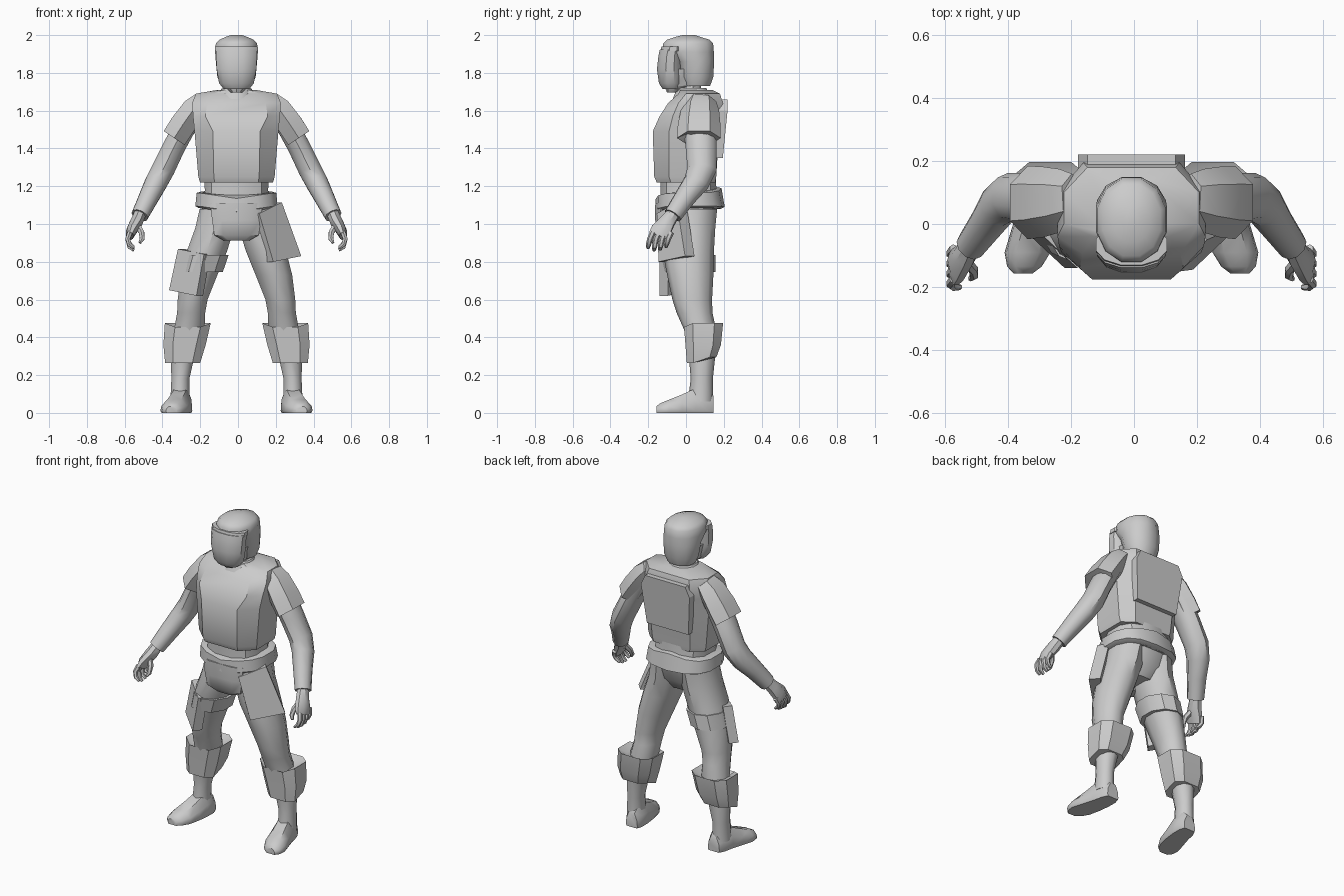
import bpy, bmesh, math
from mathutils import Vector

AXIS = -0.008  # body centre line
grey = bpy.data.materials.new("plain_grey")
grey.diffuse_color = (0.6, 0.6, 0.6, 1)


def skin(name, rings, side=1, angle=35):
    """Join point rings into a closed solid."""
    bm = bmesh.new()
    rows = [[bm.verts.new((side * p[0] + AXIS, p[1], p[2])) for p in r] for r in rings]
    n = len(rows[0])
    for a, b in zip(rows, rows[1:]):
        for i in range(n):
            bm.faces.new((a[i], a[(i + 1) % n], b[(i + 1) % n], b[i]))
    bm.faces.new(rows[0])
    bm.faces.new(rows[-1])
    bmesh.ops.recalc_face_normals(bm, faces=bm.faces)
    me = bpy.data.meshes.new(name)
    bm.to_mesh(me)
    bm.free()
    me.materials.append(grey)
    ob = bpy.data.objects.new(name, me)
    bpy.context.collection.objects.link(ob)
    bpy.ops.object.select_all(action='DESELECT')
    ob.select_set(True)
    bpy.context.view_layer.objects.active = ob
    bpy.ops.object.shade_smooth_by_angle(angle=math.radians(angle))
    return ob


def oval(c, u, v, ru, rv, n=10, power=2, turn=0.5):
    """Ring around c; power above 2 makes it boxier."""
    pts = []
    for i in range(n):
        a = 2 * math.pi * (i + turn) / n
        ca, sa = math.cos(a), math.sin(a)
        x = math.copysign(abs(ca) ** (2 / power), ca)
        y = math.copysign(abs(sa) ** (2 / power), sa)
        pts.append(Vector(c) + Vector(u) * ru * x + Vector(v) * rv * y)
    return pts


def stack(name, rings, side=1, n=10, power=2, angle=35):
    """Level rings: (z, centre x, half width, front y, back y)."""
    return skin(name, [oval((x, (f + b) / 2, z), (1, 0, 0), (0, 1, 0), w, (b - f) / 2, n, power)
                       for z, x, w, f, b in rings], side, angle)


def limb(name, path, side=1, n=8, angle=40, wide=(0, 1, 0)):
    """Rings square to a path: (centre, radius, radius along wide)."""
    pts = [Vector(p[0]) for p in path]
    rings = []
    for i, (c, ru, rv) in enumerate(path):
        t = (pts[min(i + 1, len(pts) - 1)] - pts[max(i - 1, 0)]).normalized()
        v = Vector(wide)
        v = (v - t * v.dot(t)).normalized()
        rings.append(oval(c, t.cross(v), v, ru, rv, n))
    return skin(name, rings, side, angle)


def plate(name, outline, depth, side=1):
    pts = [Vector(p) for p in outline]
    return skin(name, [pts, [p + Vector(depth) for p in pts]], side, 20)


def torso_ring(z, w, panel, front, mid, back):
    """Faceted chest section with a flat front panel."""
    half = [(panel, front), (w, mid), (w, 0.1), (w * 0.65, back)]
    return [(x, y, z) for x, y in half] + [(-x, y, z) for x, y in reversed(half)]


# Head, helmet and visor
stack("neck", [(1.62, 0, .085, -.05, .11), (1.70, 0, .065, -.045, .08), (1.8, 0, .065, -.04, .08)])
stack("face", [(1.695, 0, .03, -.10, -.03), (1.73, 0, .07, -.115, .06), (1.82, 0, .09, -.12, .09)])
stack("helmet", [(1.73, 0, .085, -.02, .13), (1.78, 0, .105, -.04, .148), (1.86, 0, .113, -.06, .152),
                 (1.91, 0, .117, -.125, .152), (1.955, 0, .113, -.125, .148),
                 (1.975, 0, .095, -.105, .13), (1.99, 0, .06, -.06, .08), (2.0, 0, .03, -.02, .05)],
      n=12, power=2.1, angle=45)
stack("visor", [(1.715, 0, .07, -.125, -.03), (1.745, 0, .095, -.145, -.02), (1.82, 0, .108, -.156, -.015),
                (1.89, 0, .112, -.148, -.015), (1.925, 0, .113, -.14, -.01)], n=12, power=2.3)
stack("helmet_brow", [(1.915, 0, .117, -.138, .0), (1.94, 0, .116, -.132, .0)], n=12, power=2.2)

# Chest armour, collar, backpack
skin("chest_armour", [torso_ring(1.22, .193, .115, -.155, -.08, .155),
                      torso_ring(1.25, .202, .12, -.168, -.09, .16),
                      torso_ring(1.49, .222, .125, -.176, -.09, .175),
                      torso_ring(1.57, .23, .165, -.14, -.07, .19),
                      torso_ring(1.64, .235, .155, -.095, -.04, .195),
                      torso_ring(1.69, .215, .12, -.04, -.0, .18),
                      torso_ring(1.71, .10, .07, -.03, .0, .14)], angle=35)
stack("collar", [(1.66, 0, .115, -.075, .14), (1.72, 0, .08, -.05, .11)], n=12)
plate("backpack", [(-.145, .15, 1.35), (.145, .15, 1.35), (.17, .175, 1.60), (.14, .175, 1.66),
                   (-.14, .175, 1.66), (-.17, .175, 1.60)], (0, .045, 0))

# Waist, belt and hip guard
stack("waist", [(1.08, 0, .185, -.14, .175), (1.18, 0, .172, -.138, .165), (1.3, 0, .18, -.14, .16)],
      n=12, power=2.6)
belt = []
for z, w, f, b in ((1.085, .205, -.155, .185), (1.095, .222, -.164, .205), (1.165, .215, -.16, .188), (1.17, .19, -.145, .17)):
    ring = oval((0, (f + b) / 2, z), (1, 0, 0), (0, 1, 0), w, (b - f) / 2, 14, 2.6)
    belt.append([(p.x, p.y, p.z + (-.03 if p.y < 0 else (.025 if z > 1.13 else -.005)) * max(0, 1 - abs(p.x) / .2))
                 for p in ring])
skin("belt", belt)
stack("hips", [(.93, 0, .10, -.10, .09), (1.0, 0, .165, -.12, .145), (1.1, 0, .195, -.14, .17)], n=12, power=2.4)
stack("hip_guard", [(.912, 0, .07, -.13, -.04), (.94, 0, .122, -.155, -.04), (1.02, 0, .135, -.166, -.03),
                    (1.11, 0, .145, -.166, -.02)], n=8, power=3.5)

for s, tag in ((1, "left"), (-1, "right")):
    # Legs, knee guards, boots
    stack("leg_" + tag, [(1.08, .10, .10, -.12, .165), (.98, .115, .108, -.125, .155),
                         (.86, .155, .112, -.125, .148), (.73, .198, .102, -.10, .145),
                         (.60, .232, .083, -.072, .138), (.53, .24, .078, -.05, .14),
                         (.44, .25, .085, -.01, .16), (.30, .285, .066, .015, .155),
                         (.18, .297, .05, .025, .142), (.06, .30, .053, .01, .143)], s, angle=45)
    guard = []
    for z, x, w, f, b in ((.265, .285, .098, .0, .165), (.36, .275, .118, -.008, .19),
                          (.475, .258, .128, -.016, .202), (.45, .255, .085, .01, .16)):
        ring = oval((x, (f + b) / 2, z), (1, 0, 0), (0, 1, 0), w, (b - f) / 2, 8, 3)
        # the lower edge rises at the back, the upper edge dips in front
        guard.append([(p.x, p.y, p.z + (.03 if z < .3 else 0) * (p.y > .1)
                       - (.02 if z > .4 else 0) * (p.y < .02)) for p in ring])
    skin("knee_guard_" + tag, guard, s, 35)
    boot = []
    for x, y, w, h in ((.287, .145, .04, .09), (.29, .11, .056, .13), (.297, .05, .063, .13),
                       (.312, -.02, .07, .098), (.33, -.09, .073, .07), (.34, -.135, .055, .052),
                       (.344, -.157, .03, .035)):
        boot.append([(x - w, y, .012), (x - w * .9, y, 0), (x + w * .9, y, 0), (x + w, y, .012),
                     (x + w * .92, y, h * .55), (x + w * .5, y, h), (x - w * .5, y, h), (x - w * .92, y, h * .55)])
    skin("boot_" + tag, boot, s, 45)

    # Arms and shoulder guards
    limb("arm_" + tag, [((.20, .07, 1.63), .06, .08), ((.27, .075, 1.52), .062, .085),
                        ((.33, .08, 1.41), .062, .082), ((.388, .085, 1.29), .064, .078),
                        ((.425, .055, 1.22), .062, .07), ((.465, -.005, 1.14), .055, .058),
                        ((.512, -.07, 1.045), .047, .05)], s, n=10)
    limb("shoulder_guard_" + tag, [((.185, .08, 1.655), .052, .08), ((.225, .075, 1.61), .072, .10),
                                   ((.285, .07, 1.525), .078, .113), ((.33, .068, 1.455), .077, .116),
                                   ((.325, .07, 1.465), .05, .07)], s, n=6, angle=25)

    # Hands with four fingers and a thumb
    limb("palm_" + tag, [((.512, -.07, 1.05), .034, .036), ((.53, -.10, 1.01), .036, .044),
                         ((.555, -.132, .965), .03, .058), ((.564, -.145, .935), .02, .058)], s)
    for i in range(4):
        y = -.185 + i * .032
        drop = (.0, .012, .008, -.006)[i]
        limb("finger_%d_%s" % (i + 1, tag), [((.564, y + .01, .955), .015, .016), ((.576, y - .006, .92), .014, .015),
                                            ((.566, y - .014, .89 - drop), .013, .014),
                                            ((.543, y - .016, .872 - drop), .008, .009)], s, n=6)
    limb("thumb_" + tag, [((.53, -.115, 1.0), .02, .018), ((.502, -.145, .955), .016, .016),
                          ((.50, -.165, .92), .014, .014), ((.512, -.175, .90), .008, .008)], s, n=6)

# Left thigh pouch
plate("thigh_pouch", [(.12, -.155, 1.055), (.24, -.05, 1.115), (.343, -.005, .83), (.195, -.145, .80)],
      (-.045, .05, 0))
# Right thigh holster and its strap
plate("thigh_holster", [(-.172, -.14, .84), (-.31, -.01, .868), (-.357, -.005, .65), (-.212, -.14, .62)],
      (.035, .045, 0))
stack("holster_strap", [(.745, -.185, .118, -.118, .155), (.835, -.158, .122, -.13, .157)], n=10)
